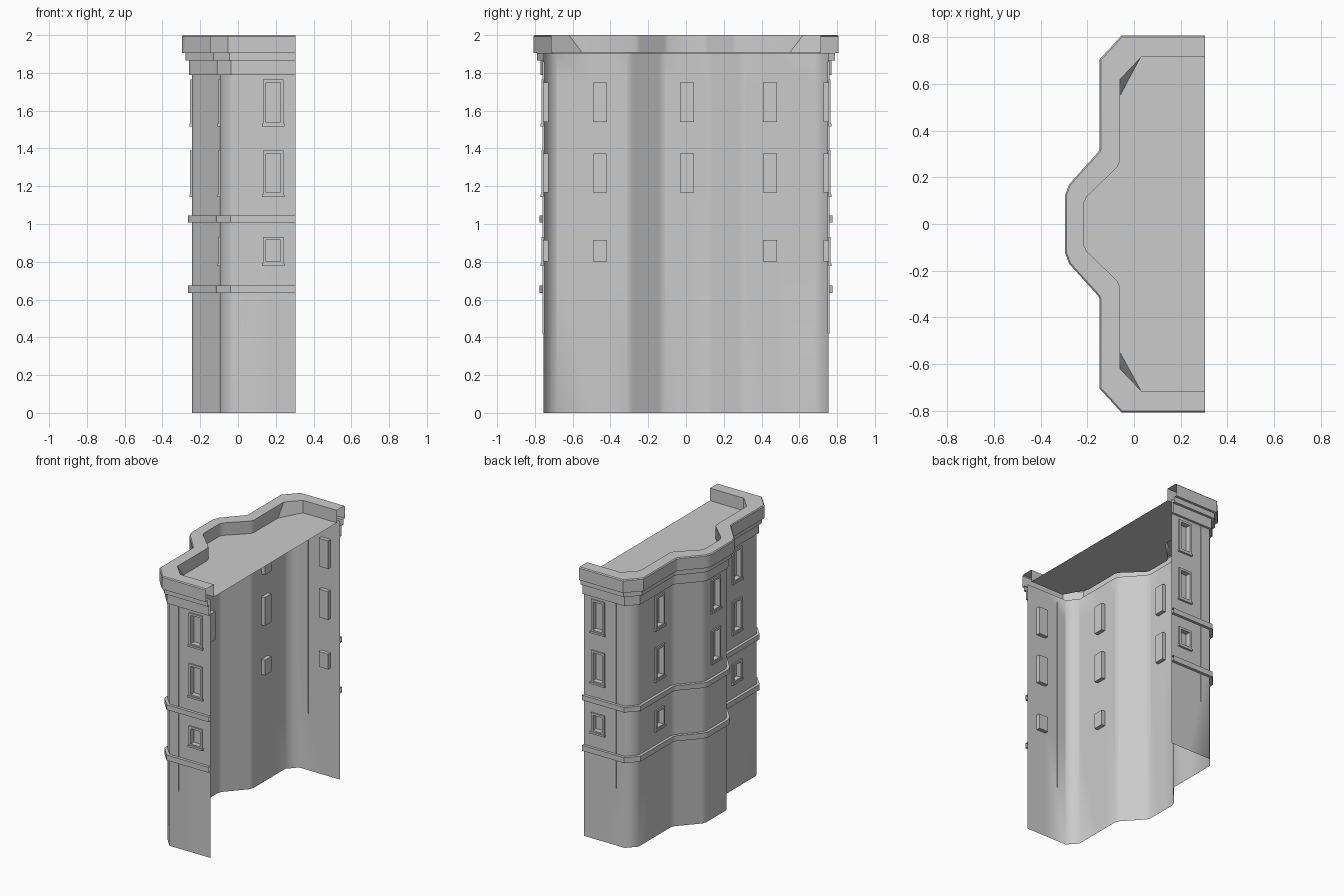
import bpy, bmesh, math
from mathutils import Vector

cube = bpy.data.objects.get("Cube")
if cube:
    bpy.data.objects.remove(cube)

stone = bpy.data.materials.new("grey_stone")
stone.use_nodes = True
GREY = (0.6, 0.6, 0.6, 1)
stone.diffuse_color = GREY
stone.node_tree.nodes["Principled BSDF"].inputs["Base Color"].default_value = GREY


def finish(name, bm):
    """Turn a bmesh into a named, shaded object."""
    bmesh.ops.remove_doubles(bm, verts=bm.verts, dist=0.0002)
    mesh = bpy.data.meshes.new(name)
    bm.to_mesh(mesh)
    bm.free()
    ob = bpy.data.objects.new(name, mesh)
    bpy.context.collection.objects.link(ob)
    mesh.materials.append(stone)
    bpy.ops.object.select_all(action='DESELECT')
    ob.select_set(True)
    bpy.context.view_layer.objects.active = ob
    bpy.ops.object.shade_smooth_by_angle(angle=math.radians(28))
    return ob


def mirrored(half):
    return [Vector(p) for p in half] + [Vector((x, -y)) for x, y in reversed(half)]


def rounded(path, corners, r):
    """Replace the listed corners by a short bevel."""
    out = []
    for i, p in enumerate(path):
        if i in corners:
            out += [p + (path[i - 1] - p).normalized() * r,
                    p + (path[i + 1] - p).normalized() * r]
        else:
            out.append(p)
    return out


def offset(path, d):
    """Mitred outward offset of an open path."""
    normals = []
    for a, b in zip(path, path[1:]):
        t = (b - a).normalized()
        normals.append(Vector((t.y, -t.x)))
    out = []
    for i, p in enumerate(path):
        n0, n1 = normals[max(i - 1, 0)], normals[min(i, len(normals) - 1)]
        out.append(p + (n0 + n1) * (d / (1 + n0.dot(n1))))
    return out


def quad(bm, pts):
    return bm.faces.new([bm.verts.new(p) for p in pts])


def loft(bm, rings):
    """Join successive (path, height) rings by quads."""
    for (pa, za), (pb, zb) in zip(rings, rings[1:]):
        for i in range(len(pa) - 1):
            quad(bm, [(*pa[i], za), (*pa[i + 1], za), (*pb[i + 1], zb), (*pb[i], zb)])


# Plan of the outer wall, end wall to end wall, with a canted bay
corners = mirrored([(0.305, 0.755), (-0.03, 0.755), (-0.094, 0.685),
                    (-0.094, 0.295), (-0.243, 0.13)])
BAY = (3, 4, 5, 6)
plan = rounded(corners, BAY, 0.018)
TOP = 1.905

# Windows: plan position along the wall, sill height, head height, outer width
TALL = [(1.525, 1.765), (1.15, 1.39)]
LOW = [(0.785, 0.93)]
openings = {}


def add_windows(start, centre, floors):
    openings[start] = [(centre, z0, z1, 0.107) for z0, z1 in floors]


def segment_at(x, y):
    """Index of the wall run that holds a plan point."""
    p = Vector((x, y))
    def gap(i):
        a, b = plan[i], plan[i + 1]
        return (p - a).length + (p - b).length - (a - b).length
    return min(range(len(plan) - 1), key=gap)


for x, y, floors in [(0.187, 0.755, TALL + LOW), (0.187, -0.755, TALL + LOW),
                     (-0.094, 0.445, TALL + LOW), (-0.094, -0.455, TALL + LOW),
                     (-0.243, 0.005, TALL)]:
    i = segment_at(x, y)
    add_windows(i, (Vector((x, y)) - plan[i]).length, floors)

walls, frames, panes, sills = (bmesh.new() for _ in range(4))
TRIM, RAISE, DEPTH = 0.016, 0.01, 0.028

for i, (a, b) in enumerate(zip(plan, plan[1:])):
    t = (b - a).normalized()
    n = Vector((t.y, -t.x))

    def at(u, z, d=0.0):
        p = a + t * u + n * d
        return (p.x, p.y, z)

    def rect(u, z0, z1, w, d):
        return [at(u - w / 2, z0, d), at(u + w / 2, z0, d),
                at(u + w / 2, z1, d), at(u - w / 2, z1, d)]

    wins = openings.get(i, [])
    # Wall sheet with the window openings left out
    us = sorted({0, (b - a).length} | {c + s * (w / 2 - TRIM) for c, _, _, w in wins for s in (-1, 1)})
    zs = sorted({0, TOP} | {z for _, z0, z1, _ in wins for z in (z0 + TRIM, z1 - TRIM)})
    for u0, u1 in zip(us, us[1:]):
        for z0, z1 in zip(zs, zs[1:]):
            um, zm = (u0 + u1) / 2, (z0 + z1) / 2
            if not any(abs(um - c) < w / 2 - TRIM and w0 < zm < w1 for c, w0, w1, w in wins):
                quad(walls, [at(u0, z0), at(u1, z0), at(u1, z1), at(u0, z1)])
    for c, z0, z1, w in wins:
        # Raised surround and reveal
        inner = (c, z0 + TRIM, z1 - TRIM, w - 2 * TRIM)
        loops = [rect(c, z0, z1, w, 0), rect(c, z0, z1, w, RAISE),
                 rect(*inner, RAISE), rect(*inner, -DEPTH)]
        for lo, hi in zip(loops, loops[1:]):
            for k in range(4):
                m = (k + 1) % 4
                quad(frames, [lo[k], lo[m], hi[m], hi[k]])
        quad(panes, loops[-1])
        # Projecting sill
        back = rect(c, z0 - 0.008, z0 + 0.006, w + 0.012, 0)
        front = rect(c, z0 - 0.008, z0 + 0.006, w + 0.012, 0.015)
        quad(sills, front)
        for k in range(4):
            m = (k + 1) % 4
            quad(sills, [back[k], back[m], front[m], front[k]])

finish("outer_wall", walls)
finish("window_surrounds", frames)
finish("window_panes", panes)
finish("window_sills", sills)


def moulding(name, profile):
    bm = bmesh.new()
    loft(bm, [(offset(plan, d), z) for d, z in profile])
    finish(name, bm)


# String courses and stepped cornice
for name, z0, z1 in [("lower_string_course", 0.635, 0.675), ("upper_string_course", 1.008, 1.045)]:
    moulding(name, [(0, z0), (0.021, z0), (0.021, z1), (0, z1)])
moulding("lower_cornice", [(0, 1.79), (0.016, 1.79), (0.016, 1.865)])
moulding("upper_cornice", [(0.016, 1.865), (0.035, 1.865), (0.035, TOP)])

# Parapet with a wide splayed inner corner
rim = [(0.305, 0.715), (0.03, 0.715), (-0.06, 0.62), (-0.06, 0.255), (-0.215, 0.105)]
foot = [(-0.06, 0.55) if k == 2 else p for k, p in enumerate(rim)]
rim_top, rim_foot = (rounded(mirrored(p), BAY, 0.016) for p in (rim, foot))
edge = offset(plan, 0.053)
bm = bmesh.new()
loft(bm, [(offset(plan, 0.03), TOP), (edge, TOP), (edge, 1.993), (offset(plan, 0.047), 2.0),
          (rim_top, 2.0), (rim_foot, TOP + 0.003)])
finish("parapet", bm)

# Flat roof
bm = bmesh.new()
roof = bm.faces.new([bm.verts.new((p.x, p.y, TOP + 0.003)) for p in rim_foot])
roof.normal_update()
if roof.normal.z < 0:
    roof.normal_flip()
finish("flat_roof", bm)

# Narrow upright strip near each end corner
for side, s in (("left", 1), ("right", -1)):
    bm = bmesh.new()
    bmesh.ops.create_cube(bm, size=1)
    for v in bm.verts:
        v.co = Vector((0.042 + v.co.x * 0.008, s * 0.755 + v.co.y * 0.012,
                       1.14 + v.co.z * 1.44))
    finish("corner_strip_" + side, bm)
